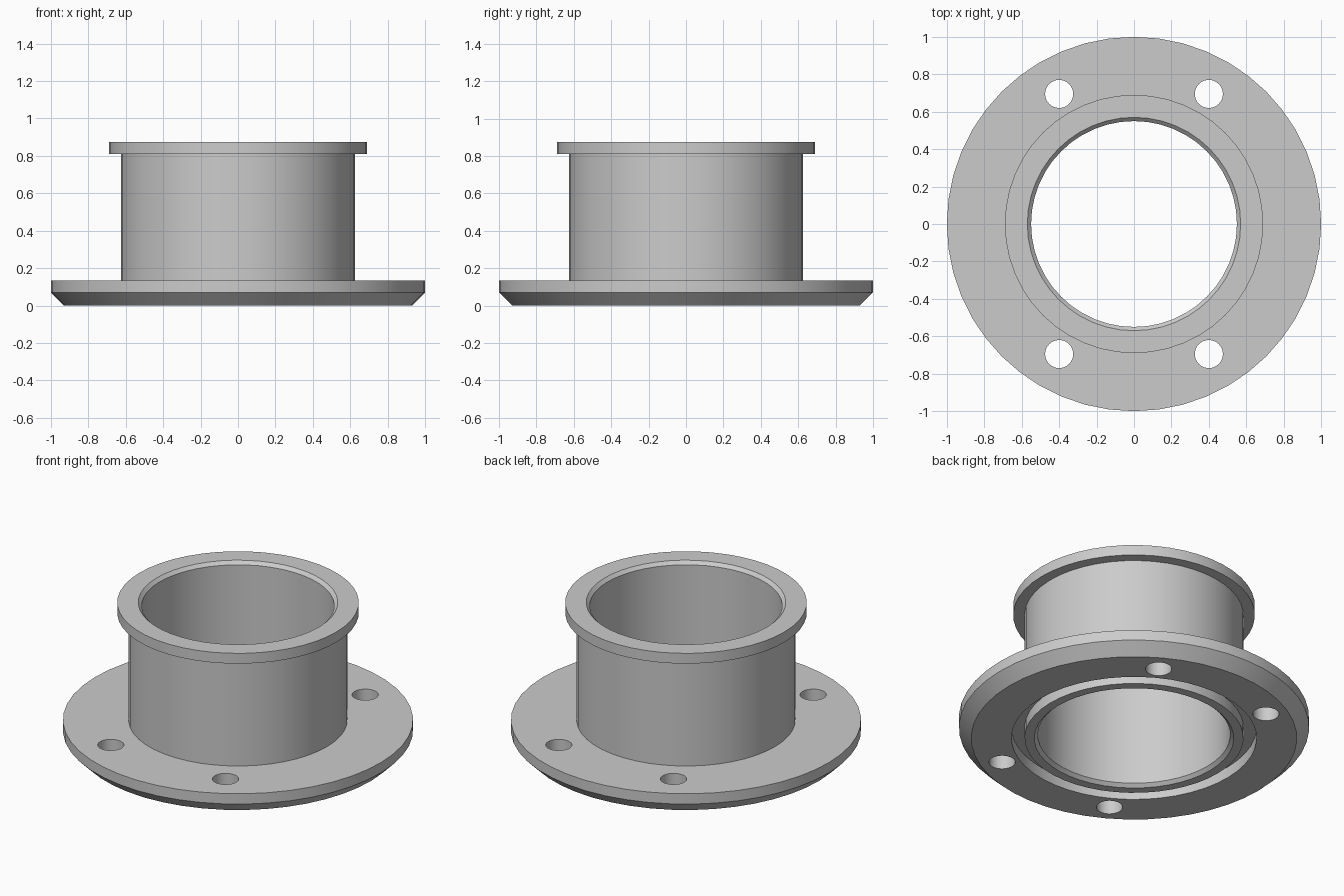
import bpy
import bmesh
import math

cube = bpy.data.objects.get("Cube")
if cube:
    bpy.data.objects.remove(cube, do_unlink=True)

SEGMENTS = 48

# Plain grey metal
metal = bpy.data.materials.new("grey metal")
metal.use_nodes = True
grey = (0.6, 0.6, 0.6, 1.0)
metal.diffuse_color = grey
metal.node_tree.nodes["Principled BSDF"].inputs["Base Color"].default_value = grey


def link_mesh(name, bm):
    bmesh.ops.recalc_face_normals(bm, faces=bm.faces)
    mesh = bpy.data.meshes.new(name)
    bm.to_mesh(mesh)
    bm.free()
    mesh.materials.append(metal)
    obj = bpy.data.objects.new(name, mesh)
    bpy.context.collection.objects.link(obj)
    return obj


def lathe(name, profile, segments):
    """Turn a closed (radius, height) profile around the z axis."""
    bm = bmesh.new()
    rings = []
    for i in range(segments):
        a = math.tau * i / segments
        rings.append([bm.verts.new((r * math.cos(a), r * math.sin(a), z))
                      for r, z in profile])
    n = len(profile)
    for i, ring in enumerate(rings):
        after = rings[(i + 1) % segments]
        for j in range(n):
            k = (j + 1) % n
            bm.faces.new((ring[j], after[j], after[k], ring[k]))
    return link_mesh(name, bm)


# Flanged collar: bevelled bolt flange, tube, top rim and groove underneath
profile = [
    (0.70, 0.0), (0.93, 0.0), (1.0, 0.07), (1.0, 0.135),    # bolt flange
    (0.625, 0.135), (0.625, 0.81),                          # tube wall
    (0.69, 0.81), (0.69, 0.875),                            # top rim
    (0.57, 0.875), (0.55, 0.855), (0.55, 0.02), (0.57, 0.0),  # bore
    (0.625, 0.0), (0.625, 0.07), (0.70, 0.07),              # groove
]
collar = lathe("flanged_collar", profile, SEGMENTS)

# Four bolt holes, cut by cylinders
bm = bmesh.new()
for sx in (-1, 1):
    for sy in (-1, 1):
        made = bmesh.ops.create_cone(bm, cap_ends=True, segments=32,
                                     radius1=0.075, radius2=0.075, depth=0.4)
        bmesh.ops.translate(bm, verts=made["verts"],
                            vec=(sx * 0.4, sy * 0.695, 0.07))
cutter = link_mesh("bolt_hole_cutter", bm)
cutter.hide_render = True

cut = collar.modifiers.new("bolt holes", "BOOLEAN")
cut.operation = "DIFFERENCE"
cut.solver = "EXACT"
cut.object = cutter

bpy.ops.object.select_all(action="DESELECT")
collar.select_set(True)
bpy.context.view_layer.objects.active = collar
bpy.ops.object.modifier_apply(modifier=cut.name)
bpy.data.objects.remove(cutter, do_unlink=True)

# Smooth round walls with crisp rims
bpy.ops.object.shade_smooth_by_angle(angle=math.radians(30))
